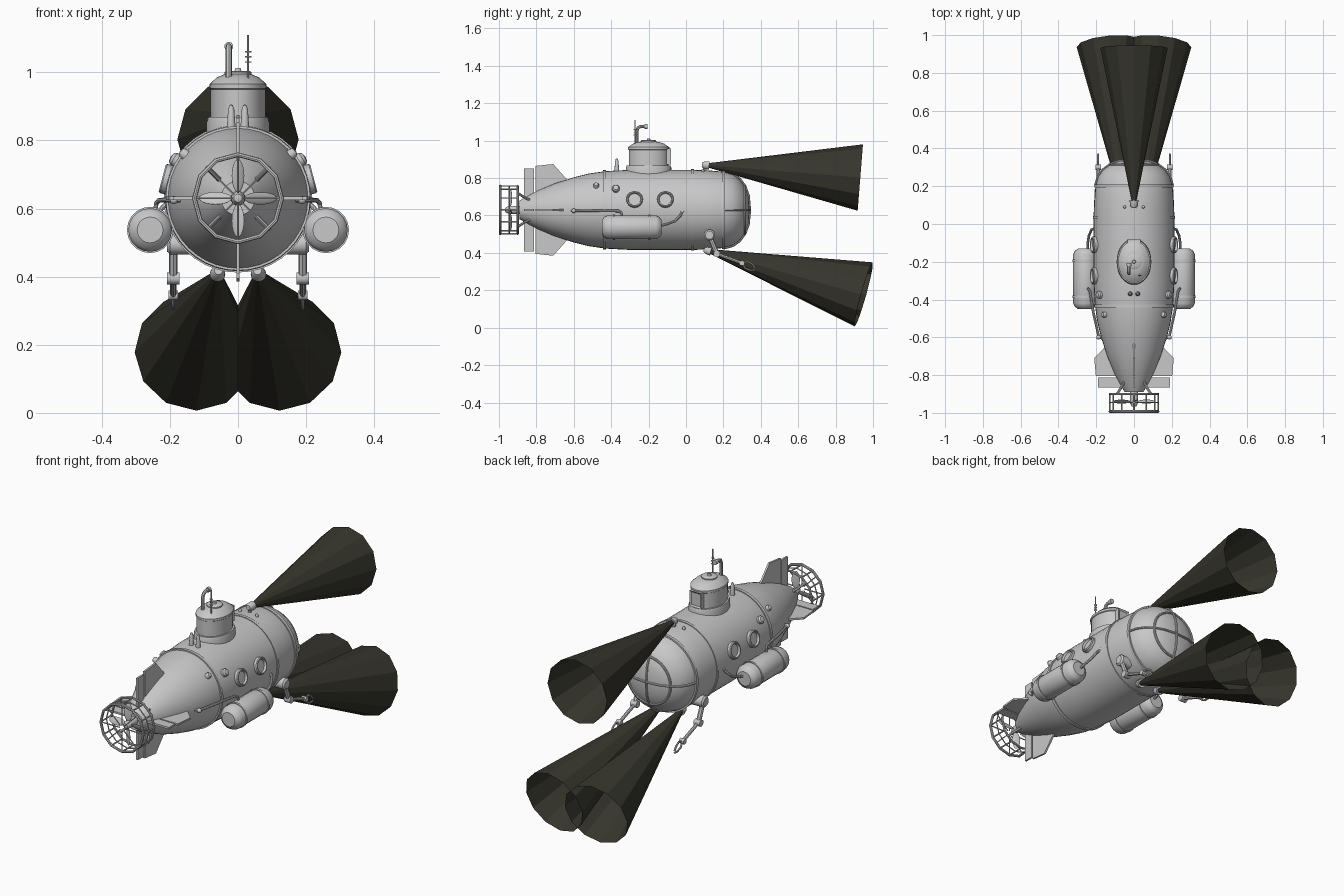
import bpy, bmesh, math
from mathutils import Vector, Matrix

cube = bpy.data.objects.get("Cube")
if cube:
    bpy.data.objects.remove(cube, do_unlink=True)


def material(name, rgb):
    m = bpy.data.materials.new(name)
    m.use_nodes = True
    m.diffuse_color = (*rgb, 1)
    m.node_tree.nodes["Principled BSDF"].inputs["Base Color"].default_value = (*rgb, 1)
    return m


GREY = material("hull grey", (0.58, 0.58, 0.58))
BEAM = material("dark beam", (0.037, 0.036, 0.026))
AXIS_Z = 0.63  # height of the hull axis


def finish(bm, name, mat=GREY, smooth=True, angle=35):
    bmesh.ops.remove_doubles(bm, verts=bm.verts, dist=1e-5)
    bmesh.ops.recalc_face_normals(bm, faces=bm.faces)
    mesh = bpy.data.meshes.new(name)
    bm.to_mesh(mesh)
    bm.free()
    mesh.materials.append(mat)
    ob = bpy.data.objects.new(name, mesh)
    bpy.context.collection.objects.link(ob)
    if smooth:
        shade(ob, angle)
    return ob


def shade(ob, angle=35):
    bpy.ops.object.select_all(action='DESELECT')
    ob.select_set(True)
    bpy.context.view_layer.objects.active = ob
    bpy.ops.object.shade_smooth_by_angle(angle=math.radians(angle))


def lathe(name, profile, origin, axis, sides=24, mat=GREY, smooth=True, scale=(1, 1)):
    """Revolve (distance, radius) pairs around an axis."""
    bm = bmesh.new()
    mx = Matrix.Translation(origin) @ Vector(axis).to_track_quat('Z', 'Y').to_matrix().to_4x4()
    rings = []
    for t, r in profile:
        rings.append([bm.verts.new(mx @ Vector((r * scale[0] * math.cos(a), r * scale[1] * math.sin(a), t)))
                      for a in (math.tau * i / sides for i in range(sides))])
    for a, b in zip(rings, rings[1:]):
        for i in range(sides):
            j = (i + 1) % sides
            bm.faces.new((a[i], a[j], b[j], b[i]))
    return finish(bm, name, mat, smooth)


def tube(name, points, radius, cyclic=False, res=2):
    """Round bar along a path."""
    cu = bpy.data.curves.new(name, 'CURVE')
    cu.dimensions = '3D'
    cu.bevel_depth = radius
    cu.bevel_resolution = res
    cu.use_fill_caps = True
    sp = cu.splines.new('POLY')
    sp.points.add(len(points) - 1)
    for p, co in zip(sp.points, points):
        p.co = (*co, 1)
    sp.use_cyclic_u = cyclic
    cu.materials.append(GREY)
    ob = bpy.data.objects.new(name, cu)
    bpy.context.collection.objects.link(ob)
    bpy.ops.object.select_all(action='DESELECT')
    ob.select_set(True)
    bpy.context.view_layer.objects.active = ob
    bpy.ops.object.convert(target='MESH')
    shade(bpy.context.object, 40)


def ball(name, centre, size, rot=Matrix()):
    bm = bmesh.new()
    bmesh.ops.create_uvsphere(bm, u_segments=14, v_segments=10, radius=1)
    bm.transform(Matrix.Translation(centre) @ rot @ Matrix.Diagonal((*size, 1)))
    return finish(bm, name)


def around(r, y, a):
    """Point at angle a around the hull axis."""
    return Vector((r * math.cos(a), y, AXIS_Z + r * math.sin(a)))


def ring(name, r, y, radius, sides):
    tube(name, [around(r, y, math.tau * i / sides) for i in range(sides)], radius, True)


# Hull with rounded nose
dome = [(0.2, 0.204), (0.25, 0.19), (0.285, 0.165), (0.315, 0.125), (0.333, 0.075), (0.34, 0)]
hull = [(-0.89, 0), (-0.89, 0.05), (-0.8, 0.1), (-0.7, 0.142), (-0.6, 0.174), (-0.52, 0.194),
        (-0.43, 0.207), (-0.3, 0.214), (0.04, 0.214), (0.12, 0.211)] + dome
lathe("hull", hull, (0, 0, AXIS_Z), (0, 1, 0), 40)
for y, r in ((-0.435, 0.208), (0.035, 0.214), (0.2, 0.206)):
    lathe("hull_band", [(-0.008, r - 0.01), (-0.008, r + 0.004), (0.008, r + 0.004), (0.008, r - 0.01)],
          (0, y, AXIS_Z), (0, 1, 0), 40)

# Nose window frame
for k in range(4):
    tube("nose_rib", [around(r + 0.002, y + 0.002, k * math.pi / 2) for y, r in dome], 0.006)
ring("nose_ring", 0.128, 0.315, 0.006, 32)

# Tail fins and rudders
main_fin = [(-0.805, 0.05), (-0.805, 0.235), (-0.71, 0.245), (-0.63, 0.155), (-0.6, 0.1)]
rudder = [(-0.865, 0.04), (-0.865, 0.222), (-0.812, 0.222), (-0.812, 0.04)]
for k in range(4):
    reach = 0.86 if k % 2 == 0 else 1
    turn = Matrix.Translation((0, 0, AXIS_Z)) @ Matrix.Rotation(k * math.pi / 2, 4, 'Y')
    for name, outline in (("tail_fin", main_fin), ("rudder", rudder)):
        bm = bmesh.new()
        face = bm.faces.new([bm.verts.new((r * reach, y, -0.005)) for y, r in outline])
        ext = bmesh.ops.extrude_face_region(bm, geom=[face])
        bmesh.ops.translate(bm, vec=(0, 0, 0.01), verts=[v for v in ext["geom"] if isinstance(v, bmesh.types.BMVert)])
        bm.transform(turn)
        finish(bm, name, smooth=False)

# Propeller
lathe("propeller_hub", [(0, 0), (0.005, 0.012), (0.02, 0.02), (0.05, 0.022), (0.1, 0.022)],
      (0, -0.97, AXIS_Z), (0, 1, 0), 16)
for k in range(4):
    rot = Matrix.Rotation(k * math.pi / 2, 4, 'Y')
    ball("propeller_blade", around(0.066, -0.94, math.pi / 2 - k * math.pi / 2), (0.021, 0.004, 0.048),
         rot @ Matrix.Rotation(math.radians(28), 4, 'Z'))

# Propeller guard
for y, r in ((-0.9, 0.006), (-0.945, 0.003), (-0.993, 0.007)):
    ring("guard_ring", 0.128, y, r, 12)
for k in range(12):
    a = k * math.tau / 12
    tube("guard_bar", [around(0.128, -0.993, a), around(0.128, -0.9, a)], 0.004, res=1)
for k in range(8):
    a = k * math.tau / 8
    tube("guard_spoke", [around(0.015, -0.993, a), around(0.128, -0.993, a)], 0.003, res=1)
    if k % 2:
        tube("guard_strut", [around(0.07, -0.83, a), around(0.1, -0.87, a), around(0.128, -0.9, a)], 0.007)

# Conning tower with flange, roof and hatch
T = (0, -0.2, 0)
lathe("tower", [(0.79, 0.092), (0.855, 0.092), (0.868, 0.088), (0.868, 0.08), (0.95, 0.08), (0.953, 0.084),
                (0.965, 0.084), (0.972, 0.076), (0.985, 0.062), (0.994, 0.04), (0.996, 0)], T, (0, 0, 1), 32,
      scale=(1, 1.32))
lathe("roof_hatch", [(0.985, 0.04), (1.0, 0.04), (1.004, 0.034), (1.004, 0.01), (1.012, 0.008), (1.012, 0)],
      T, (0, 0, 1), 20)
bm = bmesh.new()
bmesh.ops.create_cube(bm, size=1)
bm.transform(Matrix.Translation((0, -0.105, 0.915)) @ Matrix.Diagonal((0.07, 0.05, 0.085, 1)))
door = max(bm.faces, key=lambda f: f.calc_center_median().y)
bmesh.ops.inset_individual(bm, faces=[door], thickness=0.012, depth=-0.006)
finish(bm, "tower_door", smooth=False)

# Periscope and aerial
P = Vector((-0.027, -0.262, 0))
tube("periscope", [P + Vector(v) for v in ((0, 0, 0.96), (0, 0, 1.055), (0, 0.006, 1.07), (0, 0.02, 1.076),
                                          (0, 0.05, 1.076))], 0.009)
lathe("periscope_head", [(0, 0), (0, 0.013), (0.016, 0.013), (0.016, 0)], P + Vector((0, 0.04, 1.076)), (0, 1, 0), 14)
A = Vector((0.03, -0.272, 0))
tube("aerial", [A + Vector((0, 0, 0.96)), A + Vector((0, 0, 1.11))], 0.003)
for z in (1.03, 1.045, 1.06):
    tube("aerial_crossbar", [A + Vector((-0.009, 0, z)), A + Vector((0.009, 0, z))], 0.002)
    tube("aerial_crossbar", [A + Vector((0, -0.009, z)), A + Vector((0, 0.009, z))], 0.002)

# Light beams and lamps
lamps = [((0, 0.12, 0.868), (0, 0.932, 0.803))]
lamps += [((s * 0.06, 0.13, 0.408), (s * 0.126, 0.95, 0.178)) for s in (-1, 1)]
for start, end in lamps:
    start, end = Vector(start), Vector(end)
    d = end - start
    lathe("light_beam", [(0, 0.012), (d.length, 0.178)], start, d, 12, BEAM, False)
    lathe("lamp", [(-0.035, 0), (-0.035, 0.012), (-0.022, 0.02), (0.004, 0.023), (0.004, 0.017), (-0.003, 0)],
          start, d, 14)
    foot = start - d.normalized() * 0.02
    tube("lamp_post", [foot, Vector((foot.x, foot.y, AXIS_Z + math.copysign(0.19, foot.z - AXIS_Z)))], 0.009)

for s in (-1, 1):
    # Portholes and round side lamps
    for y in (-0.275, -0.11):
        lathe("porthole", [(-0.02, 0.044), (0.012, 0.044), (0.016, 0.04), (0.016, 0.035), (0.004, 0.032), (0.004, 0)],
              (s * 0.207, y, 0.685), (s * 0.207, 0, 0.055), 24)
    for x, y, z, r in ((0.182, -0.375, 0.742, 0.02), (0.155, -0.48, 0.758, 0.015)):
        lathe("side_lamp", [(-0.02, r), (0.008, r), (0.016, r * 0.7), (0.019, 0)], (s * x, y, z),
              (s * x, 0, z - AXIS_Z), 16)
    # Vent horns
    lathe("vent_horn", [(0.82, 0.013), (0.85, 0.012), (0.89, 0.009), (0.903, 0.005), (0.906, 0)],
          (s * 0.02, -0.37, 0), (0, 0, 1), 12)
    ball("deck_stud", (s * 0.05, 0.09, 0.838), (0.008, 0.008, 0.012))
    # Ballast tank with straps and mounts
    lathe("tank", [(-0.45, 0), (-0.45, 0.038), (-0.437, 0.056), (-0.42, 0.064), (-0.16, 0.064), (-0.143, 0.056),
                   (-0.13, 0.038), (-0.13, 0)], (s * 0.258, 0, 0.537), (0, 1, 0), 20)
    for y in (-0.385, -0.195):
        lathe("tank_strap", [(-0.006, 0.06), (-0.006, 0.068), (0.006, 0.068), (0.006, 0.06)],
              (s * 0.258, y, 0.537), (0, 1, 0), 20)
        tube("tank_mount", [(s * 0.17, y, 0.56), (s * 0.23, y, 0.545)], 0.014)
    # Feed pipes
    rear = [(0.165, -0.61, 0.625), (0.188, -0.59, 0.625), (0.215, -0.47, 0.625), (0.232, -0.36, 0.624),
            (0.24, -0.345, 0.615), (0.243, -0.34, 0.585)]
    front = [(0.245, -0.14, 0.545), (0.245, -0.1, 0.555), (0.238, -0.06, 0.57), (0.225, -0.03, 0.6), (0.2, -0.02, 0.622)]
    for name, path in (("rear_pipe", rear), ("front_pipe", front)):
        tube(name, [(s * x, y, z) for x, y, z in path], 0.007)
    ball("pipe_joint", (s * 0.188, -0.6, 0.625), (0.012, 0.012, 0.012))
    ball("pipe_joint", (s * 0.205, -0.02, 0.622), (0.012, 0.012, 0.012))
    # Gripper arm
    shoulder, elbow, wrist = [Vector((s * 0.19, y, z)) for y, z in ((0.125, 0.495), (0.165, 0.395), (0.3, 0.345))]
    lathe("shoulder_mount", [(-0.05, 0.03), (0.01, 0.03), (0.018, 0.022), (0.018, 0)], shoulder, (s, 0, 0), 18)
    tube("upper_arm", [shoulder, elbow], 0.013)
    tube("forearm", [elbow, wrist], 0.009)
    for p, r in ((elbow, 0.018), (wrist, 0.014)):
        lathe("arm_joint", [(-r, 0), (-r, r), (r, r), (r, 0)], p, (1, 0, 0), 14)
    for k in (-1, 1):
        tube("claw", [wrist, wrist + Vector((0, 0.025 + k * 0.008, k * 0.018 - 0.01)),
                      wrist + Vector((0, 0.05 + k * 0.006, k * 0.016 - 0.022)),
                      wrist + Vector((0, 0.07, k * 0.005 - 0.032))], 0.005)
